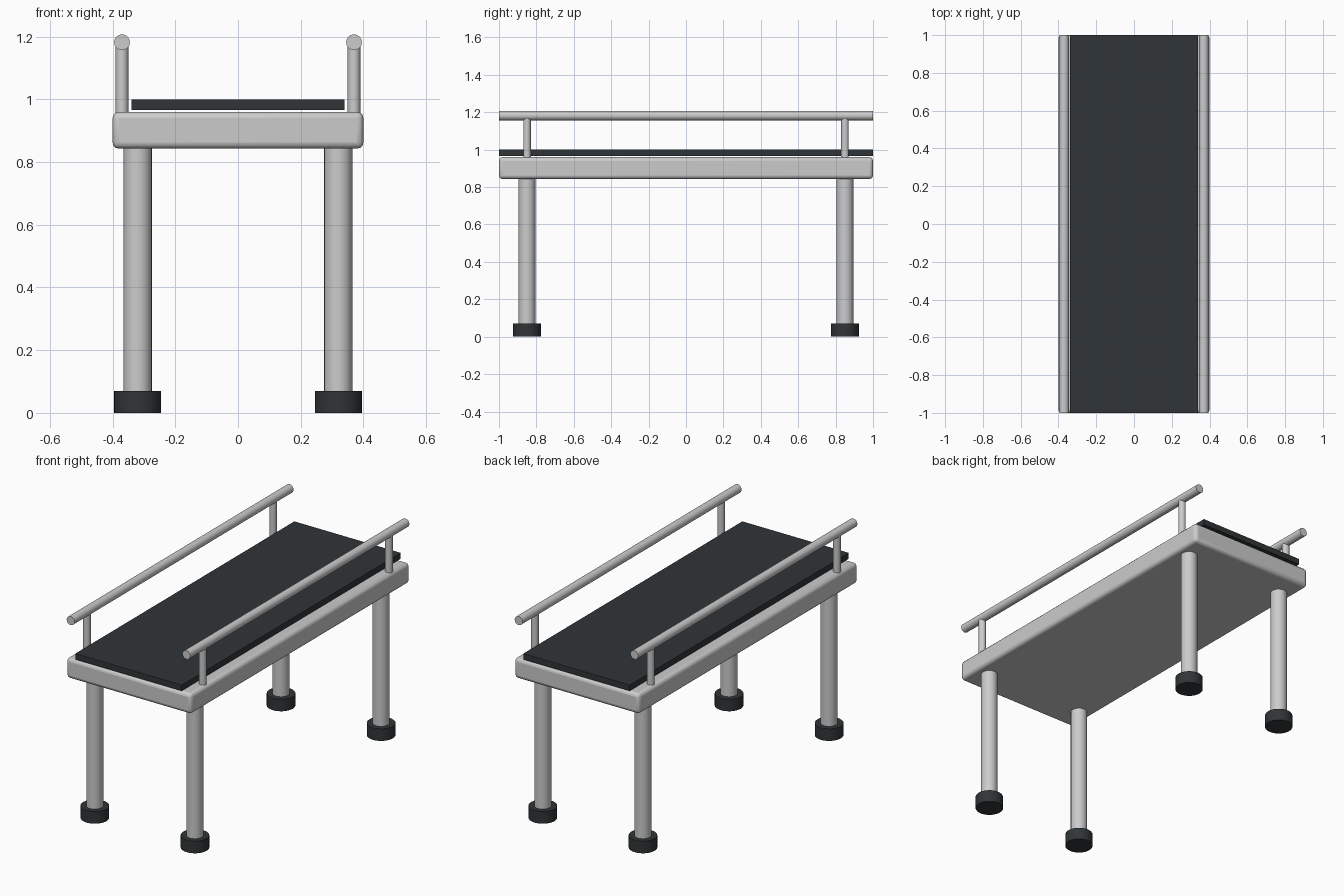
import bpy
import math

if "Cube" in bpy.data.objects:
    bpy.data.objects.remove(bpy.data.objects["Cube"])

dark = bpy.data.materials.new("dark_rubber")
dark.diffuse_color = (0.03, 0.035, 0.038, 1)
dark.use_nodes = True
dark.node_tree.nodes["Principled BSDF"].inputs["Base Color"].default_value = dark.diffuse_color


def box(name, x, y, z0, z1, bevel=0.0, segments=3, mat=None):
    bpy.ops.mesh.primitive_cube_add(size=1, location=(0, 0, (z0 + z1) / 2))
    ob = bpy.context.object
    ob.name = name
    ob.scale = (x, y, z1 - z0)
    bpy.ops.object.transform_apply(location=False, rotation=False, scale=True)
    if bevel:
        mod = ob.modifiers.new("Bevel", 'BEVEL')
        mod.width = bevel
        mod.segments = segments
        bpy.ops.object.shade_smooth_by_angle(angle=math.radians(40))
    if mat:
        ob.data.materials.append(mat)
    return ob


def cylinder(name, radius, length, centre, rot=(0, 0, 0), mat=None):
    bpy.ops.mesh.primitive_cylinder_add(vertices=32, radius=radius, depth=length,
                                        location=centre, rotation=rot)
    ob = bpy.context.object
    ob.name = name
    bpy.ops.object.shade_smooth_by_angle(angle=math.radians(40))
    if mat:
        ob.data.materials.append(mat)
    return ob


# Bed frame and thin mattress hovering just above it
box("frame", 0.8, 2.0, 0.843, 0.96, bevel=0.02)
box("mattress", 0.68, 2.0, 0.966, 1.0, mat=dark)

for sx, side in ((-1, "left"), (1, "right")):
    # Side rail along the full length
    cylinder(f"{side}_rail", 0.025, 2.0, (sx * 0.37, 0, 1.182),
             (math.pi / 2, 0, 0))
    for sy, end in ((-1, "front"), (1, "back")):
        # Leg, rubber foot and rail post at each corner
        cylinder(f"{end}_{side}_leg", 0.045, 0.80, (sx * 0.32, sy * 0.85, 0.45))
        cylinder(f"{end}_{side}_foot", 0.075, 0.07,
                 (sx * 0.32, sy * 0.85, 0.035), mat=dark)
        cylinder(f"{end}_{side}_rail_post", 0.02, 0.24,
                 (sx * 0.37, sy * 0.85, 1.06))
